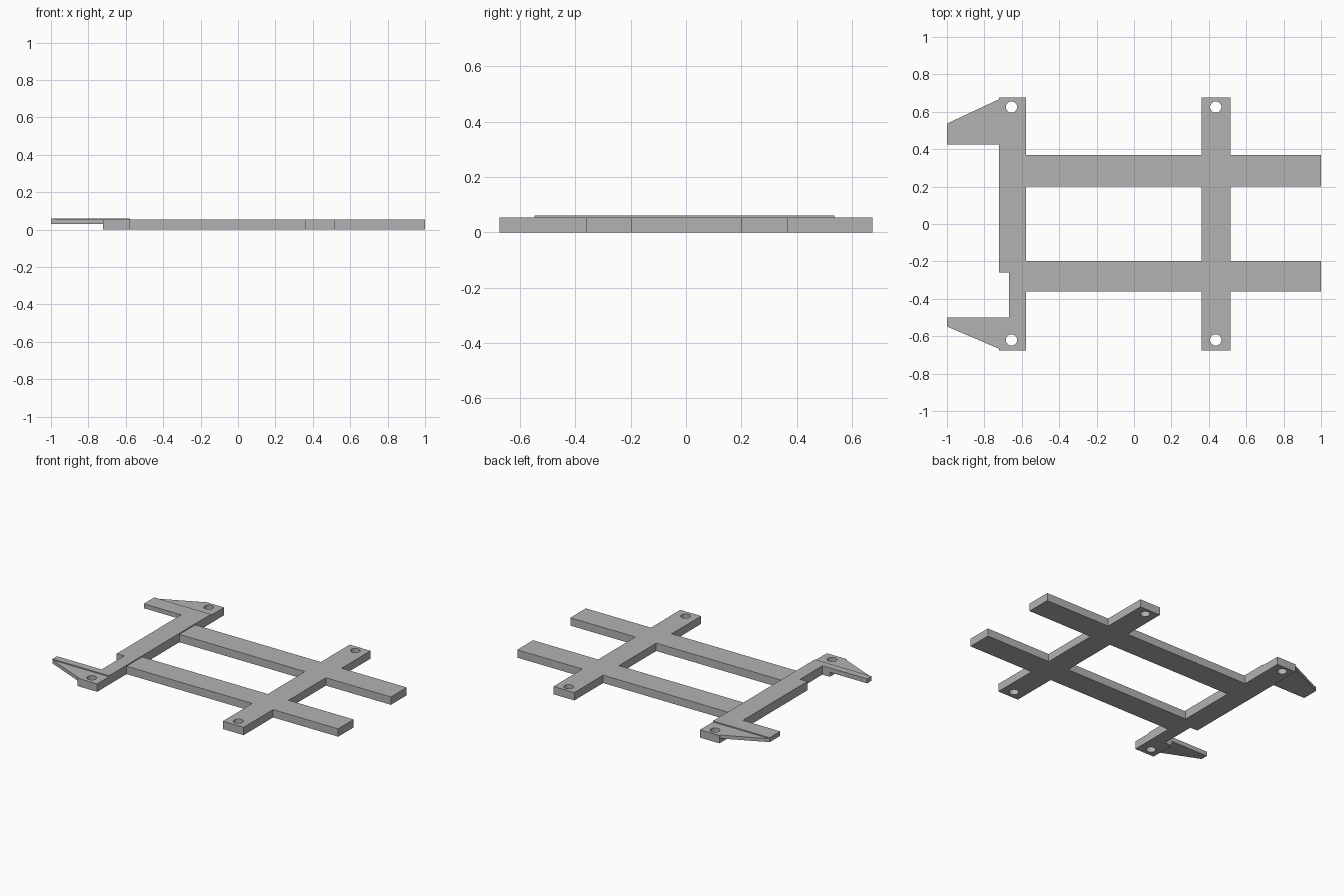
import bpy
import bmesh

cube = bpy.data.objects.get("Cube")
if cube:
    bpy.data.objects.remove(cube, do_unlink=True)

grey = bpy.data.materials.new("plain grey")
grey.use_nodes = True
COLOUR = (0.45, 0.45, 0.45, 1)
grey.diffuse_color = COLOUR
grey.node_tree.nodes["Principled BSDF"].inputs["Base Color"].default_value = COLOUR

BOTTOM, DECK, JAW_BOTTOM, JAW_TOP = 0.0, 0.053, 0.03, 0.06
INNER, OUTER, NOTCH, TIP = -0.577, -0.722, -0.667, -1.0
END = 0.675


def prism(name, outline, z0, z1):
    """Extrude a flat outline from z0 up to z1."""
    bm = bmesh.new()
    face = bm.faces.new([bm.verts.new((x, y, z0)) for x, y in outline])
    top = bmesh.ops.extrude_face_region(bm, geom=[face])["geom"]
    verts = [g for g in top if isinstance(g, bmesh.types.BMVert)]
    bmesh.ops.translate(bm, verts=verts, vec=(0, 0, z1 - z0))
    bmesh.ops.recalc_face_normals(bm, faces=bm.faces)
    mesh = bpy.data.meshes.new(name)
    bm.to_mesh(mesh)
    bm.free()
    mesh.materials.append(grey)
    obj = bpy.data.objects.new(name, mesh)
    bpy.context.collection.objects.link(obj)
    return obj


def bar(name, x0, x1, y0, y1):
    return prism(name, [(x0, y0), (x1, y0), (x1, y1), (x0, y1)], BOTTOM, DECK)


def combine(body, part, operation):
    """Apply a boolean and remove the helper part."""
    mod = body.modifiers.new(operation, 'BOOLEAN')
    mod.operation = operation
    mod.solver = 'EXACT'
    mod.object = part
    bpy.context.view_layer.update()
    graph = bpy.context.evaluated_depsgraph_get()
    mesh = bpy.data.meshes.new_from_object(body.evaluated_get(graph))
    body.modifiers.clear()
    body.data = mesh
    bpy.data.objects.remove(part, do_unlink=True)


def drill(body, x):
    """Cut the screw hole near each end of a cross member."""
    for y in (0.625, -0.62):
        bpy.ops.mesh.primitive_cylinder_add(vertices=32, radius=0.03, depth=0.4,
                                            location=(x, y, 0))
        cutter = bpy.context.object
        cutter.hide_render = True
        cutter.data.materials.append(grey)
        combine(body, cutter, 'DIFFERENCE')


# Crossbar with two long rails
frame = bar("rail_frame", 0.36, 0.515, -END, END)
for y0, y1 in ((-0.362, -0.197), (0.2, 0.368)):
    combine(frame, bar("rail", INNER, 1.0, y0, y1), 'UNION')
drill(frame, 0.437)

# Notched column at the jaw end
notch = [(OUTER, -0.5), (NOTCH, -0.5), (NOTCH, -0.26), (OUTER, -0.26)]
bracket = prism("jaw_bracket",
                [(OUTER, END), (INNER, END), (INNER, -END), (OUTER, -END)] + notch,
                BOTTOM, DECK)

# Tapered gussets outside each jaw
for y in (0.537, -0.548):
    side = 1 if y > 0 else -1
    gusset = prism("gusset", [(TIP, y), (OUTER, side * (END - 0.008)),
                              (-0.7, side * (END - 0.008)), (-0.7, y - side * 0.02),
                              (TIP, y - side * 0.02)], JAW_BOTTOM, DECK)
    combine(bracket, gusset, 'UNION')

# Raised plate with both jaws
jaws = prism("jaws", [(TIP, 0.537), (INNER, 0.537), (INNER, -0.548), (TIP, -0.548),
                      (TIP, -0.5)] + notch[1:] + [(OUTER, 0.425), (TIP, 0.425)],
             JAW_BOTTOM, JAW_TOP)
combine(bracket, jaws, 'UNION')
drill(bracket, -0.655)
